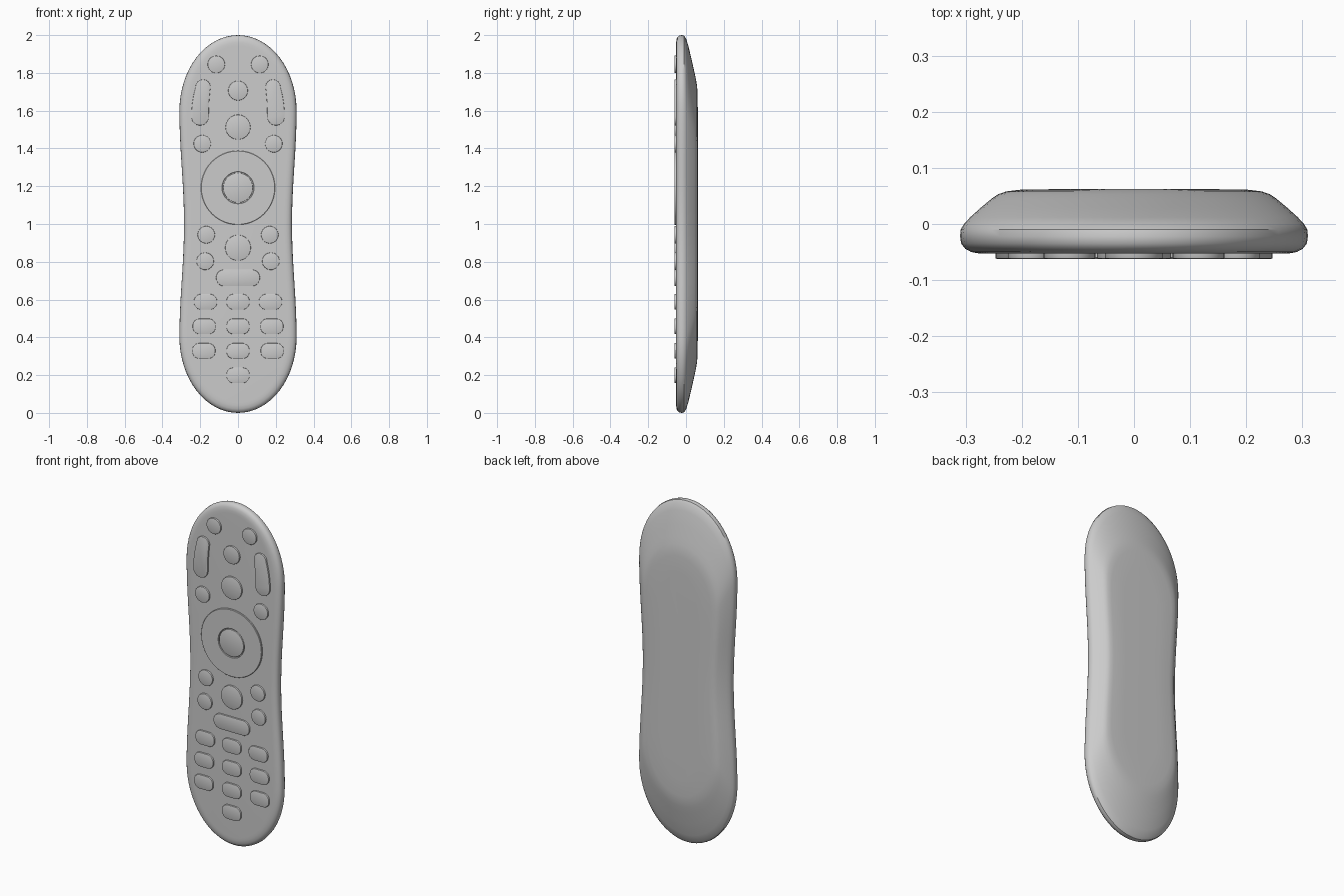
import bpy, bmesh, math

if "Cube" in bpy.data.objects:
    bpy.data.objects.remove(bpy.data.objects["Cube"])

FRONT = -0.053   # face of the body
TOP = -0.062     # face of the buttons


def loft(name, rings, wrap=False):
    """Skin a list of equal-length point loops; cap the ends or wrap round."""
    bm = bmesh.new()
    loops = [[bm.verts.new(p) for p in ring] for ring in rings]
    n = len(loops[0])
    pairs = list(zip(loops, loops[1:]))
    if wrap:
        pairs.append((loops[-1], loops[0]))
    for a, b in pairs:
        for i in range(n):
            j = (i + 1) % n
            bm.faces.new((a[i], a[j], b[j], b[i]))
    if not wrap:
        bm.faces.new(loops[0])
        bm.faces.new(loops[-1])
    bmesh.ops.recalc_face_normals(bm, faces=bm.faces)
    mesh = bpy.data.meshes.new(name)
    bm.to_mesh(mesh)
    bm.free()
    obj = bpy.data.objects.new(name, mesh)
    bpy.context.collection.objects.link(obj)
    mesh.shade_smooth()
    mesh.set_sharp_from_angle(angle=math.radians(35))
    return obj


def arc(cx, cz, r, a0, a1, n):
    return [(cx + r * math.cos(math.radians(a0 + (a1 - a0) * i / n)),
             cz + r * math.sin(math.radians(a0 + (a1 - a0) * i / n)))
            for i in range(n + 1)]


def button(name, outline):
    """Raise an outline(inset) from the body with a tiny softened rim."""
    steps = [(-0.045, 0), (TOP + 0.002, 0), (TOP + 0.0006, 0.0008), (TOP, 0.0025)]
    return loft(name, [[(x, y, z) for x, z in outline(d)] for y, d in steps])


def rounded(cx, cz, hw, hh, r):
    def outline(d):
        pts = []
        for sx, sz, a in ((1, 1, 0), (-1, 1, 90), (-1, -1, 180), (1, -1, 270)):
            pts += arc(cx + sx * (hw - r), cz + sz * (hh - r), r - d, a, a + 90, 10)
        # drop coincident neighbours (full circles and pills)
        return [p for i, p in enumerate(pts) if math.dist(p, pts[i - 1]) > 1e-5]
    return outline


def rocker(side):
    # slightly curved, tapering upright button
    def outline(d):
        left, right = [], []
        for i in range(13):
            t = i / 12
            z = 1.568 + 0.157 * t
            x = -0.201 + 0.016 * t * t
            r = 0.046 - 0.006 * t * t - d
            left.append((x - r, z))
            right.append((x + r, z))
        top = arc(-0.185, 1.725, 0.040 - d, 0, 180, 16)[1:-1]
        bottom = arc(-0.201, 1.568, 0.046 - d, 180, 360, 16)[1:-1]
        return [(-side * x, z) for x, z in right + top + left[::-1] + bottom]
    return outline


# Body: waisted outline, unit size in width and length
def body_outline():
    half = []
    for i in range(33):                       # upper end cap, right to left
        a = math.pi * i / 32
        half.append((math.cos(a), 0.6 + 0.4 * math.sin(a)))
    for i in range(1, 24):                    # left waist, going down
        z = 0.6 - 1.2 * i / 24
        half.append((-(0.961 - 0.039 * math.cos(math.pi * z / 0.6)), z))
    return half + [(-x, -z) for x, z in half]


# depth, half width, half length of each cross-section, front to back
sections = [
    (FRONT, 0.265, 0.945), (-0.0525, 0.276, 0.961), (-0.050, 0.290, 0.979),
    (-0.044, 0.301, 0.991), (-0.035, 0.308, 0.998), (-0.022, 0.310, 1.0),
    (-0.010, 0.309, 0.997), (0.000, 0.303, 0.983), (0.012, 0.292, 0.945),
    (0.030, 0.272, 0.870), (0.045, 0.254, 0.802), (0.053, 0.242, 0.765),
    (0.058, 0.228, 0.735), (0.061, 0.205, 0.700), (0.0625, 0.12, 0.60),
]
shape = body_outline()
loft("body", [[(x * w, y, 1 + z * h) for x, z in shape] for y, w, h in sections])

# Round buttons: x, z, radius
for i, (x, z, r) in enumerate([
        (0, 1.706, 0.052), (0, 1.513, 0.066), (0, 0.874, 0.068)]):
    button(f"centre_round_button_{i + 1}", rounded(x, z, r, r, r))
for i, (x, z) in enumerate([(0.115, 1.845), (0.189, 1.425),
                            (0.168, 0.943), (0.174, 0.803)]):
    for side, label in ((-1, "left"), (1, "right")):
        button(f"{label}_round_button_{i + 1}",
               rounded(side * x, z, 0.046, 0.046, 0.046))

# Tall rocker buttons
for side, label in ((-1, "left"), (1, "right")):
    button(f"{label}_rocker_button", rocker(side))

# Navigation ring and its centre button
ring_profile = [(0.196, -0.045), (0.196, TOP + 0.002), (0.194, TOP),
                (0.085, TOP), (0.083, TOP + 0.002), (0.083, -0.045)]
loft("navigation_ring",
     [[(x, y, z) for x, z in arc(0, 1.192, r, 0, 360, 72)[:-1]]
      for r, y in ring_profile], wrap=True)
button("navigation_centre_button", rounded(0, 1.192, 0.079, 0.079, 0.079))

# Wide pill button and number pad
button("wide_pill_button", rounded(0, 0.715, 0.116, 0.044, 0.043))
for row, (z, dx) in enumerate([(0.588, 0.172), (0.458, 0.179), (0.328, 0.181)]):
    for col in (-1, 0, 1):
        button(f"keypad_button_{row + 1}_{col + 2}",
               rounded(col * dx, z, 0.061, 0.041, 0.037))
button("keypad_button_bottom", rounded(0, 0.199, 0.061, 0.041, 0.037))
